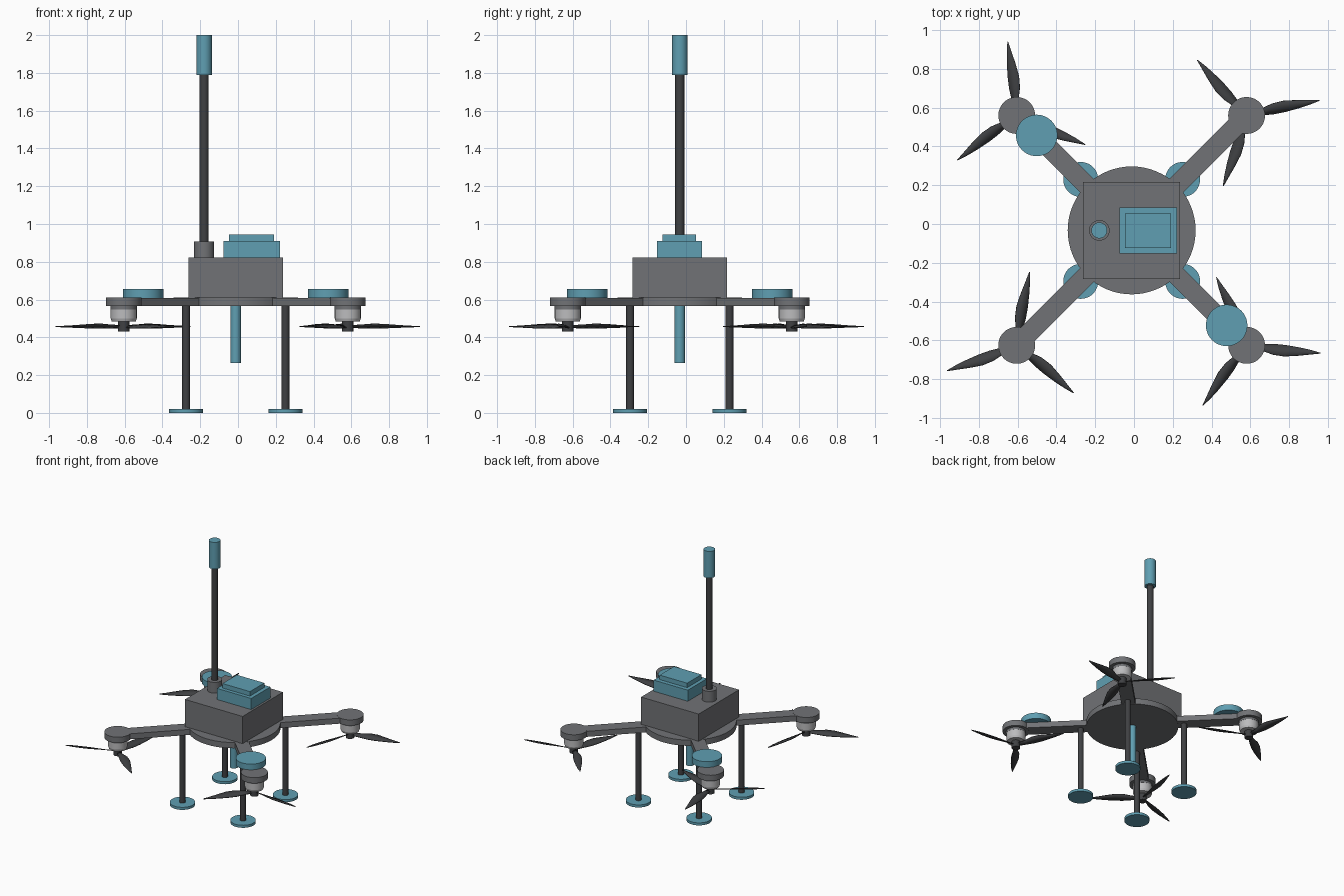
import bpy, bmesh
from math import radians, sin, cos, pi, sqrt
from mathutils import Matrix, Vector

cube = bpy.data.objects.get("Cube")
if cube:
    bpy.data.objects.remove(cube, do_unlink=True)

CX, CY = -0.012, -0.033          # centre of the airframe
DECK_LOW, DECK_TOP, BOX_TOP = 0.565, 0.61, 0.823
MOTOR = 0.593                    # motor offset along each axis


def material(name, rgb):
    m = bpy.data.materials.new(name)
    m.use_nodes = True
    m.diffuse_color = (*rgb, 1)
    bsdf = m.node_tree.nodes["Principled BSDF"]
    bsdf.inputs["Base Color"].default_value = (*rgb, 1)
    bsdf.inputs["Roughness"].default_value = 0.6
    return m


GREY = material("frame grey", (0.165, 0.17, 0.18))
DARK = material("carbon dark grey", (0.05, 0.052, 0.056))
BLUE = material("accent blue", (0.115, 0.345, 0.445))
SILVER = material("motor silver", (0.5, 0.5, 0.51))


def finish(bm, name, mat, smooth=False):
    bmesh.ops.recalc_face_normals(bm, faces=bm.faces)
    mesh = bpy.data.meshes.new(name)
    bm.to_mesh(mesh)
    bm.free()
    mesh.materials.append(mat)
    obj = bpy.data.objects.new(name, mesh)
    bpy.context.collection.objects.link(obj)
    if smooth:
        bpy.ops.object.select_all(action='DESELECT')
        obj.select_set(True)
        bpy.context.view_layer.objects.active = obj
        bpy.ops.object.shade_smooth_by_angle(angle=radians(35))
    return obj


def cylinder(name, mat, x, y, low, high, r_low, r_top=None, sides=48):
    bm = bmesh.new()
    bmesh.ops.create_cone(bm, cap_ends=True, segments=sides, radius1=r_low,
                          radius2=r_top or r_low, depth=high - low,
                          matrix=Matrix.Translation((x, y, (low + high) / 2)))
    return finish(bm, name, mat, True)


def box(name, mat, x, y, low, high, size_x, size_y, turn=0):
    bm = bmesh.new()
    place = (Matrix.Translation((x, y, (low + high) / 2)) @ Matrix.Rotation(turn, 4, 'Z')
             @ Matrix.Diagonal((size_x, size_y, high - low, 1)))
    bmesh.ops.create_cube(bm, size=1, matrix=place)
    return finish(bm, name, mat)


# Blade outline: radius, trailing edge, leading edge, pitch in degrees
BLADE = [(0.02, -0.012, 0.012, 28), (0.08, -0.017, 0.02, 26), (0.14, -0.023, 0.036, 22),
         (0.2, -0.023, 0.038, 18), (0.27, -0.018, 0.026, 14), (0.33, -0.011, 0.013, 10),
         (0.384, -0.001, 0.002, 8)]


def propeller(name, x, y, z, start, spin):
    bm = bmesh.new()
    for k in range(3):
        turn = Matrix.Translation((x, y, z)) @ Matrix.Rotation(radians(start) + k * 2 * pi / 3, 4, 'Z')
        rows = []
        for r, trail, lead, pitch in BLADE:
            p = radians(pitch)
            rows.append([bm.verts.new(turn @ Vector((r, spin * w * cos(p), w * sin(p))))
                         for w in (trail, (trail + lead) / 2, lead)])
        for a, b in zip(rows, rows[1:]):
            for i in range(2):
                bm.faces.new((a[i], a[i + 1], b[i + 1], b[i]))
    obj = finish(bm, name, DARK, True)
    solid = obj.modifiers.new("thickness", 'SOLIDIFY')
    solid.thickness = 0.005
    solid.offset = 0


# Central deck and body
cylinder("deck_plate", GREY, CX, CY, DECK_LOW, DECK_TOP, 0.33, sides=64)
box("body_box", GREY, CX, CY, DECK_TOP - 0.005, BOX_TOP, 0.5, 0.5)

# Stepped module on the roof
box("roof_module", BLUE, 0.073, -0.034, BOX_TOP, 0.91, 0.297, 0.238)
box("roof_module_lid", BLUE, 0.072, -0.036, 0.91, 0.945, 0.238, 0.178)

# Tall mast and hanging probe
MAST_X = -0.179
cylinder("mast_socket", GREY, MAST_X, CY, BOX_TOP, 0.908, 0.053)
cylinder("mast_pole", DARK, MAST_X, CY, 0.9, 1.8, 0.024)
cylinder("mast_sensor", BLUE, MAST_X, CY, 1.79, 2.0, 0.041)
cylinder("belly_probe", BLUE, CX, CY, 0.265, DECK_LOW, 0.028)

# Four arms, each with a motor, propeller, leg and foot
CORNERS = [("back_left", 1, 1, 11.6, -1), ("back_right", -1, 1, 97, 1),
           ("front_right", -1, -1, 80, -1), ("front_left", 1, -1, -6, 1)]
for corner, sx, sy, start, hand in CORNERS:
    mx, my = CX + sx * MOTOR, CY + sy * MOTOR
    inner, outer = 0.25, MOTOR * sqrt(2)
    mid = (inner + outer) / 2 / sqrt(2)
    box(corner + "_arm", GREY, CX + sx * mid, CY + sy * mid, DECK_LOW + 0.001, DECK_TOP - 0.001,
        outer - inner, 0.1, sx * sy * pi / 4)
    cylinder(corner + "_motor_mount", GREY, mx, my, DECK_LOW, DECK_TOP, 0.095)
    cylinder(corner + "_motor_collar", GREY, mx, my, 0.548, DECK_LOW, 0.07)
    cylinder(corner + "_motor_bell", SILVER, mx, my, 0.5, 0.548, 0.069)
    cylinder(corner + "_motor_base", SILVER, mx, my, 0.483, 0.5, 0.063, 0.069)
    cylinder(corner + "_prop_hub", DARK, mx, my, 0.43, 0.483, 0.03)
    propeller(corner + "_propeller", mx, my, 0.457, start, -hand)

    lx, ly = CX + sx * 0.263, CY + sy * 0.263
    cylinder(corner + "_leg", DARK, lx, ly, 0.018, DECK_LOW, 0.021)
    cylinder(corner + "_foot", BLUE, lx, ly, 0, 0.02, 0.09)

# Sensor pucks on two opposite arms
for name, side in (("back_right_puck", -1), ("front_left_puck", 1)):
    cylinder(name, BLUE, CX + side * 0.49, CY - side * 0.49, DECK_TOP - 0.002, 0.655, 0.107)
